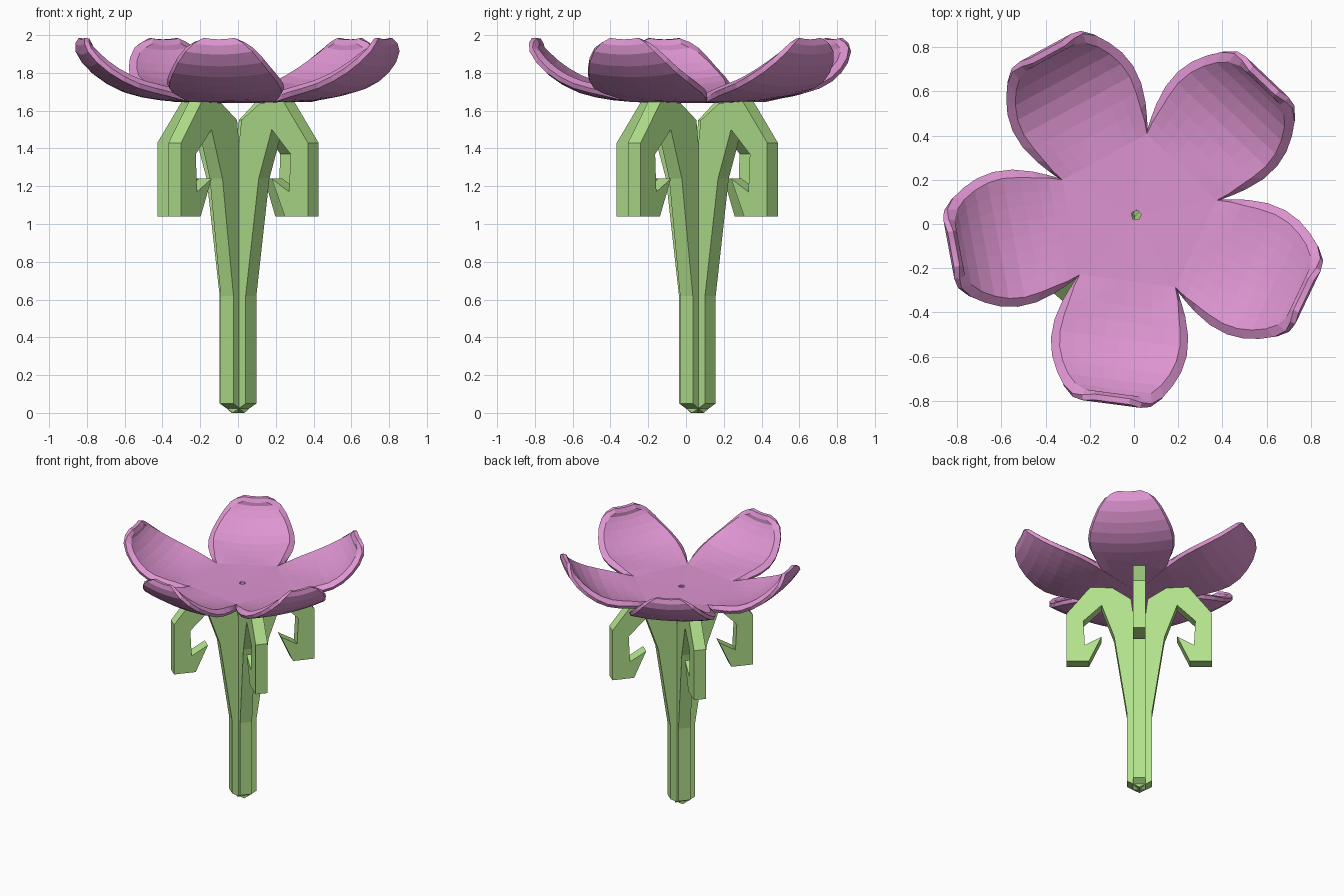
import bpy, bmesh, math
from mathutils import Matrix, Vector

cube = bpy.data.objects.get("Cube")
if cube:
    bpy.data.objects.remove(cube)


def material(name, color):
    m = bpy.data.materials.new(name)
    m.use_nodes = True
    m.diffuse_color = color
    m.node_tree.nodes["Principled BSDF"].inputs["Base Color"].default_value = color
    return m


def finish(bm, name, mat, place):
    bmesh.ops.recalc_face_normals(bm, faces=bm.faces)
    bm.transform(place)
    mesh = bpy.data.meshes.new(name)
    bm.to_mesh(mesh)
    bm.free()
    mesh.materials.append(mat)
    obj = bpy.data.objects.new(name, mesh)
    bpy.context.collection.objects.link(obj)
    return obj


pink = material("petal pink", (0.73, 0.30, 0.64, 1))
green = material("stem green", (0.445, 0.76, 0.26, 1))

# Petal underside: distance from centre, height, half width
PETAL = [(.02, 1.64, .0145), (.32, 1.645, .232), (.37, 1.65, .255), (.43, 1.655, .28),
         (.52, 1.67, .305), (.61, 1.695, .31), (.69, 1.735, .295), (.76, 1.785, .265),
         (.82, 1.845, .228), (.86, 1.91, .18), (.862, 1.955, .135), (.85, 1.985, .08)]
COLS = 8


def petal_point(i, j, lift, inset):
    t = i * (1 - inset * 1.8)
    k = min(int(t), len(PETAL) - 2)
    a, b = Vector(PETAL[k]), Vector(PETAL[k + 1])
    r, z, w = a.lerp(b, t - k)
    prev, nxt = PETAL[max(i - 1, 0)], PETAL[min(i + 1, len(PETAL) - 1)]
    normal = Vector((prev[1] - nxt[1], nxt[0] - prev[0])).normalized()
    blend = min(max((r - .3) / .15, 0), 1)
    f = 2 * j / COLS - 1
    z += .025 * blend * (w / .3) * f * f
    return (r + normal.x * lift, f * (w - inset * blend), z + normal.y * lift)


def petal(name, angle):
    bm = bmesh.new()
    rows = range(len(PETAL))
    last = len(PETAL) - 1
    rim = ([(i, 0) for i in rows] + [(last, j) for j in range(1, COLS)]
           + [(i, COLS) for i in reversed(rows)] + [(0, j) for j in range(COLS - 1, 0, -1)])
    grids = []
    for lift, inset in ((0, .012), (.05, .035)):
        g = {(i, j): bm.verts.new(petal_point(i, j, lift, inset))
             for i in rows for j in range(COLS + 1)}
        for i in range(last):
            for j in range(COLS):
                bm.faces.new((g[i, j], g[i + 1, j], g[i + 1, j + 1], g[i, j + 1]))
        grids.append([g[key] for key in rim])
    # Rounded rim between the two skins
    middle = [bm.verts.new(petal_point(i, j, .025, 0)) for i, j in rim]
    for lower, upper in ((grids[0], middle), (middle, grids[1])):
        for n in range(len(rim)):
            m = (n + 1) % len(rim)
            bm.faces.new((lower[n], lower[m], upper[m], upper[n]))
    place = Matrix.Translation((.01, .04, 0)) @ Matrix.Rotation(math.radians(angle), 4, "Z")
    finish(bm, name, pink, place)


for n in range(5):
    petal(f"petal_{n + 1}", -97.5 + 72 * n)

# Stem outline: distance from the axis, height; ends in a hanging hook
STEM = [(0, 0), (0, .6), (.02, 1.24), (.06, 1.55), (.19, 1.64), (.35, 1.65),
        (.52, 1.43), (.52, 1.04), (.36, 1.04), (.27, 1.24), (.39, 1.17),
        (.40, 1.37), (.27, 1.5), (.18, 1.24), (.09, .62), (.09, .05)]


def stem(name, angle):
    bm = bmesh.new()
    half = .044
    face = bm.faces.new([bm.verts.new((r, -half, z)) for r, z in STEM])
    side = bmesh.ops.extrude_face_region(bm, geom=[face], use_keep_orig=True)["geom"]
    bmesh.ops.translate(bm, vec=(0, 2 * half, 0),
                        verts=[v for v in side if isinstance(v, bmesh.types.BMVert)])
    bmesh.ops.triangulate(bm, faces=[f for f in bm.faces if len(f.verts) > 4])
    place = Matrix.Translation((0, .06, 0)) @ Matrix.Rotation(math.radians(angle), 4, "Z")
    finish(bm, name, green, place)


for n in range(4):
    stem(f"hooked_stem_{n + 1}", 50 + 90 * n)
